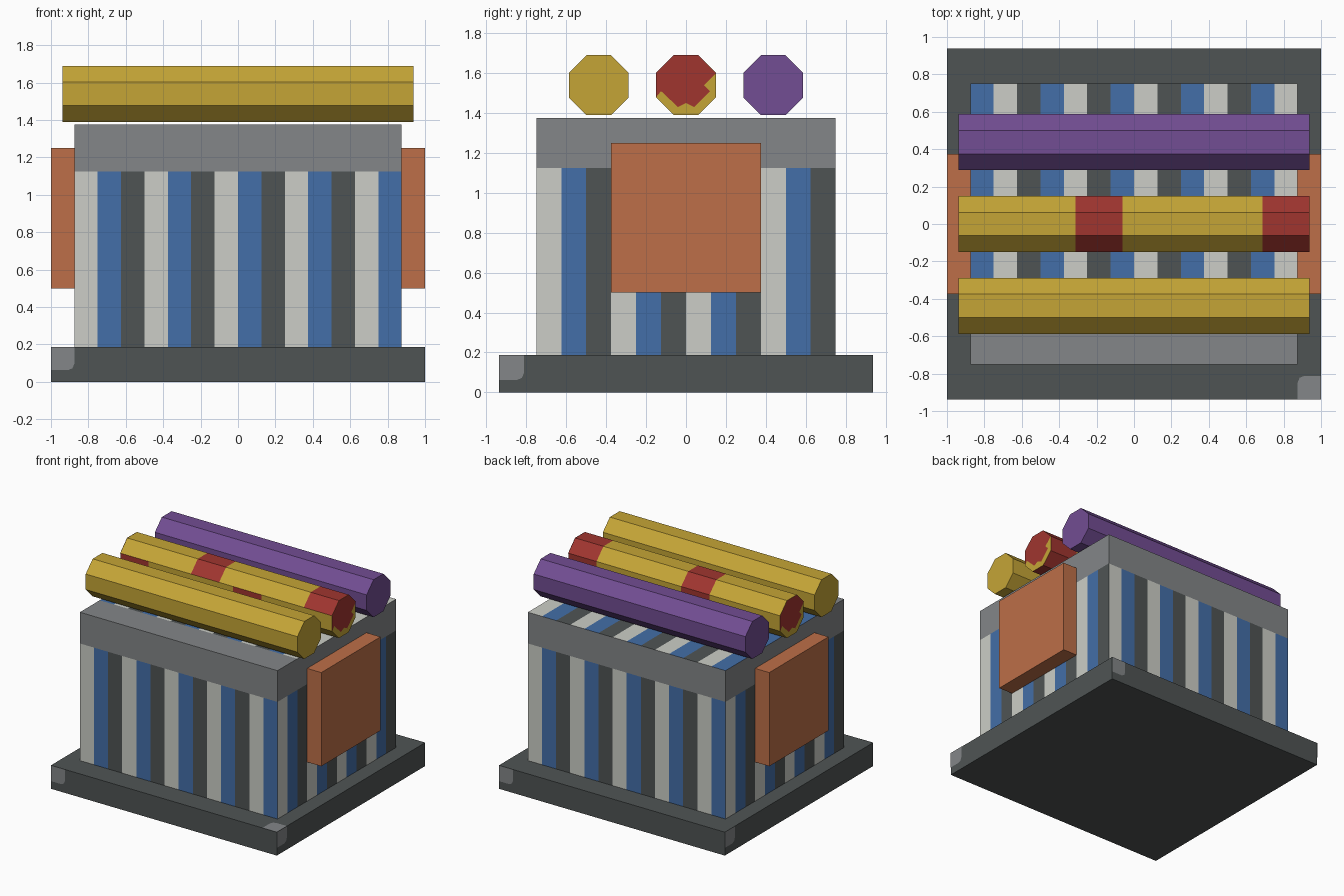
import bpy, bmesh, math
from mathutils import Vector, Matrix

if "Cube" in bpy.data.objects:
    bpy.data.objects.remove(bpy.data.objects["Cube"], do_unlink=True)


def make_material(name, hex_code):
    srgb = [int(hex_code[i:i + 2], 16) / 255 for i in (0, 2, 4)]
    colour = [c / 12.92 if c < 0.04045 else ((c + 0.055) / 1.055) ** 2.4 for c in srgb] + [1]
    m = bpy.data.materials.new(name)
    m.use_nodes = True
    m.diffuse_color = colour
    m.node_tree.nodes["Principled BSDF"].inputs["Base Color"].default_value = colour
    return m


PALE = make_material("pale_grey", "CCCEC7")
BLUE = make_material("blue", "436EA8")
DARK = make_material("dark_grey", "4F5454")
GREY = make_material("mid_grey", "838688")
ORANGE = make_material("orange", "BD6F48")
YELLOW = make_material("yellow", "C5A536")
PURPLE = make_material("purple", "724D93")
RED = make_material("red", "A0352F")


def finish(name, bm, mats, rule=None):
    """Turn a bmesh into an object, colouring faces by a rule."""
    bm.normal_update()
    if rule:
        for f in bm.faces:
            f.material_index = rule(f.calc_center_median(), f.normal)
    mesh = bpy.data.meshes.new(name)
    bm.to_mesh(mesh)
    bm.free()
    for m in mats:
        mesh.materials.append(m)
    obj = bpy.data.objects.new(name, mesh)
    bpy.context.collection.objects.link(obj)
    return obj


def box(low, high):
    low, high = Vector(low), Vector(high)
    bm = bmesh.new()
    bmesh.ops.create_cube(bm, size=1, matrix=Matrix.Translation((low + high) / 2)
                          @ Matrix.Diagonal((*(high - low), 1)))
    return bm


def slice_at(bm, axis, values):
    normal = Vector([float(i == axis) for i in range(3)])
    for v in values:
        bmesh.ops.bisect_plane(bm, geom=bm.verts[:] + bm.edges[:] + bm.faces[:],
                               plane_co=normal * v, plane_no=normal)


def plate(name, points, origin, right, up, mat):
    """Thin flat decal drawn in a right/up frame, just proud of the surface."""
    right, up = Vector(right), Vector(up)
    start = Vector(origin) + right.cross(up) * 0.002
    bm = bmesh.new()
    face = bm.faces.new([bm.verts.new(start + right * u + up * v) for u, v in points])
    face.normal_update()
    if face.normal.dot(right.cross(up)) < 0:
        face.normal_flip()
    return finish(name, bm, [mat])


X, Y, Z = 1.0, 0.9375, 0.1875      # base half sizes and height
BX, BY, TOP = 0.875, 0.75, 1.375   # body half sizes and top
W = 0.125                          # stripe width

# Base slab
finish("base_slab", box((-X, -Y, 0), (X, Y, Z)), [DARK])

# Lighter worn corners on the slab
chip = [(0, 0), (0, -W), (0.09, -W), (0.115, -0.115), (W, -0.09), (W, 0)]
for name, origin, right, up in (
        ("front", (-X, -Y, Z), (1, 0, 0), (0, 0, 1)),
        ("left", (X, -Y, Z), (0, 1, 0), (0, 0, 1)),
        ("back", (X, Y, Z), (-1, 0, 0), (0, 0, 1)),
        ("right", (-X, Y, Z), (0, -1, 0), (0, 0, 1)),
        ("top", (X, -Y, Z), (-1, 0, 0), (0, -1, 0))):
    plate(name + "_corner_patch", chip, origin, right, up, GREY)

# Striped body with a plain band around the top
body = box((-BX, -BY, Z), (BX, BY, TOP))
slice_at(body, 0, [i * W for i in range(-6, 7)])
slice_at(body, 1, [i * W for i in range(-5, 6)])
slice_at(body, 2, [TOP - 2 * W])


def body_colour(c, n):
    if n.z > 0.5:
        return 3 if c.y < -0.5 else int((BX - c.x) / W) % 3
    if c.z > TOP - 2 * W:
        return 3
    if abs(n.y) > 0.5:
        along = BX - c.x * n.y if n.y > 0 else BX + c.x
    else:
        along = BY + c.y * n.x
    return int(along / W) % 3


finish("striped_body", body, [PALE, BLUE, DARK, GREY], body_colour)

# Side panels
for side, a, b in (("left", BX, X), ("right", -X, -BX)):
    finish(side + "_panel", box((a, -0.375, 0.5), (b, 0.375, 1.25)), [ORANGE])

# Eight-sided rollers lying across the top
HALF, APO, RZ = 0.9375, 0.15, 1.54
STEP = 0.25


def roller(name, y, mats, rule=None, cuts=()):
    bm = bmesh.new()
    turn = Matrix.Rotation(math.pi / 2, 4, 'Y') @ Matrix.Rotation(math.pi / 8, 4, 'Z')
    bmesh.ops.create_cone(bm, cap_ends=True, segments=8, depth=2 * HALF,
                          radius1=APO / math.cos(math.pi / 8),
                          radius2=APO / math.cos(math.pi / 8),
                          matrix=Matrix.Translation((0, y, RZ)) @ turn)
    slice_at(bm, 0, cuts)
    return finish(name, bm, mats, rule)


def banded(c, n):
    """Red bands one unit apart, staggered on the front faces."""
    if abs(n.x) > 0.5:
        return 0
    shifted = n.y < -0.5 and n.z < 0.3
    start = -HALF if shifted else -0.3125
    return int((c.x - start) % 1.0 < STEP)


roller("front_roller", -0.4375, [YELLOW])
roller("back_roller", 0.4375, [PURPLE])
roller("middle_roller", 0, [YELLOW, RED], banded,
       [-0.6875, -0.3125, -0.0625, 0.0625, 0.3125, 0.6875])

# Jagged red ends on the middle roller
jag = [(-0.15, -0.06), (-0.125, -0.03), (-0.04, -0.11), (0, -0.09), (0.04, -0.11),
       (0.12, -0.03), (0.09, 0), (0.15, 0.06), (0.062, 0.15), (-0.062, 0.15), (-0.15, 0.062)]
for side, s in (("left", 1), ("right", -1)):
    plate(side + "_roller_end", jag, (s * HALF, 0, RZ), (0, s, 0), (0, 0, 1), RED)
